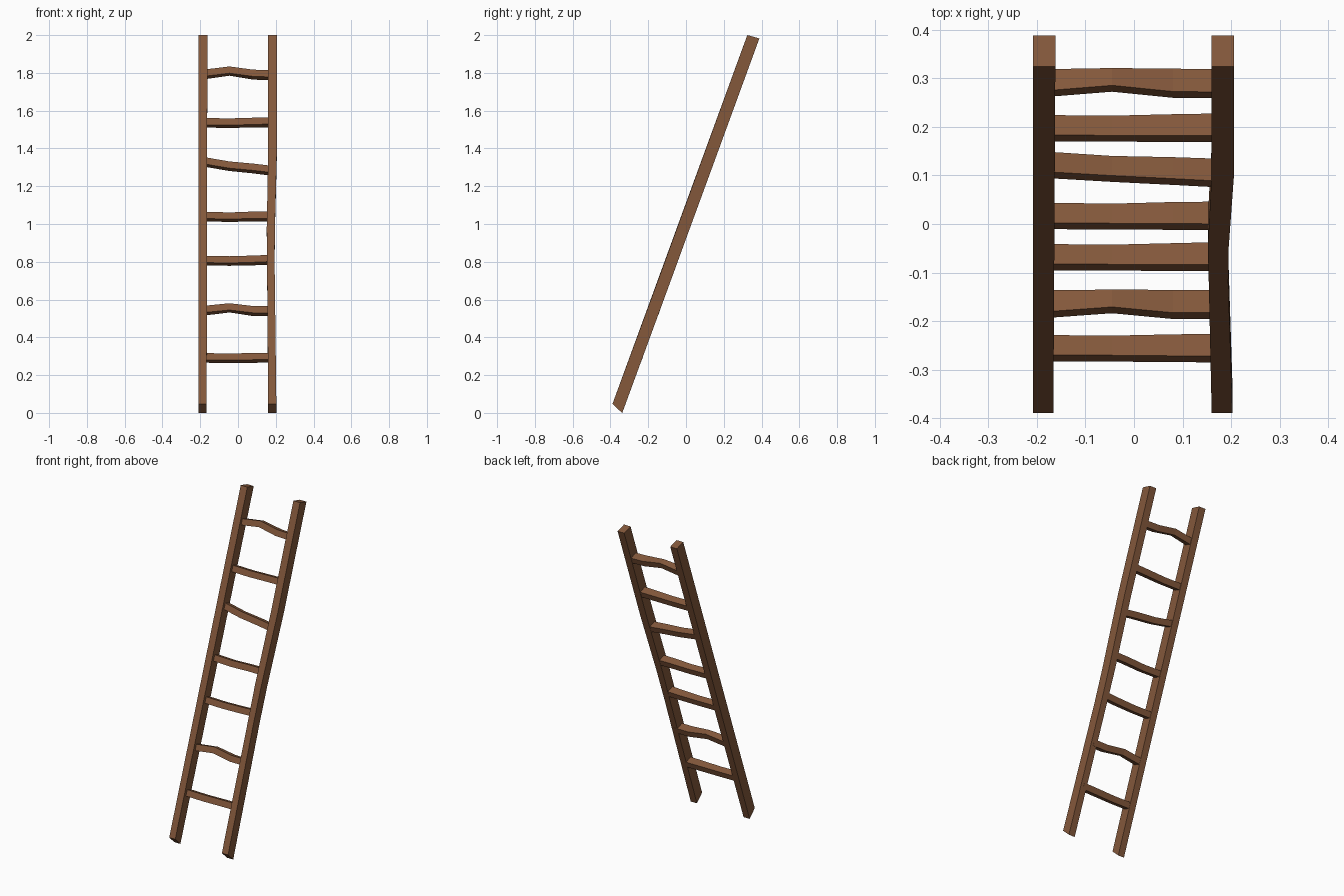
import bpy, bmesh, math
from mathutils import Matrix

if "Cube" in bpy.data.objects:
    bpy.data.objects.remove(bpy.data.objects["Cube"])

wood = bpy.data.materials.new("brown wood")
wood.diffuse_color = (0.23, 0.098, 0.044, 1)
wood.use_nodes = True
wood.node_tree.nodes["Principled BSDF"].inputs["Base Color"].default_value = wood.diffuse_color

# Everything is built upright around the origin, then leaned back 20 degrees
LEAN = Matrix.Translation((0, 0, 1)) @ Matrix.Rotation(math.radians(-20), 4, 'X')


def loft(name, rings):
    """Flat-faced bar through a list of four-point cross-sections."""
    bm = bmesh.new()
    vs = [[bm.verts.new(p) for p in ring] for ring in rings]
    for a, b in zip(vs, vs[1:]):
        for i in range(4):
            j = (i + 1) % 4
            bm.faces.new((a[i], a[j], b[j], b[i]))
    bm.faces.new(vs[0][::-1])
    bm.faces.new(vs[-1])
    bmesh.ops.recalc_face_normals(bm, faces=bm.faces)
    bm.transform(LEAN)
    me = bpy.data.meshes.new(name)
    bm.to_mesh(me)
    bm.free()
    me.materials.append(wood)
    ob = bpy.data.objects.new(name, me)
    bpy.context.collection.objects.link(ob)


def rail(name, sections):
    # section: inner x, outer x, front y, back y, front height, back height
    loft(name, [[(x0, yf, zf), (x1, yf, zf), (x1, yb, zb), (x0, yb, zb)]
                for x0, x1, yf, yb, zf, zb in sections])


# Side rails: the left is straight, the right is slightly crooked
FOOT = (-0.040, 0.025, -1.028, -1.056)
TOP = (-0.037, 0.029, 1.051, 1.056)
rail("left_rail", [(-0.166, -0.208) + FOOT, (-0.162, -0.208) + TOP])
rail("right_rail", [
    (0.160, 0.203) + FOOT,
    (0.154, 0.194, -0.037, 0.027, -0.25, -0.25),
    (0.152, 0.195, -0.037, 0.027, -0.04, -0.04),
    (0.160, 0.206, -0.037, 0.028, 0.40, 0.40),
    (0.160, 0.206) + TOP])

# Rungs: height of the upper front edge at four stations across the ladder
STATIONS = (-0.18, -0.045, 0.08, 0.18)
EVEN = (0.044, 0.043, 0.047, 0.049)
BENT = (0.047, 0.038, 0.050, 0.050)
RUNGS = [
    ((0.317, 0.315, 0.317, 0.318), EVEN),
    ((0.567, 0.582, 0.565, 0.565), BENT),
    ((0.832, 0.830, 0.833, 0.837), EVEN),
    ((1.066, 1.062, 1.066, 1.066), EVEN),
    ((1.355, 1.332, 1.320, 1.308), EVEN),
    ((1.562, 1.560, 1.563, 1.565), EVEN),
    ((1.818, 1.836, 1.817, 1.814), BENT),
]
for n, (tops, depths) in enumerate(RUNGS, 1):
    rings = []
    for x, z, d in zip(STATIONS, tops, depths):
        t = (z - 1.0075) / 0.94
        yf, yb, b = 0.002 - d / 2, 0.002 + d / 2, t - 0.038
        rings.append([(x, yf, b), (x, yb, b), (x, yb, t), (x, yf, t)])
    loft(f"rung_{n}", rings)
